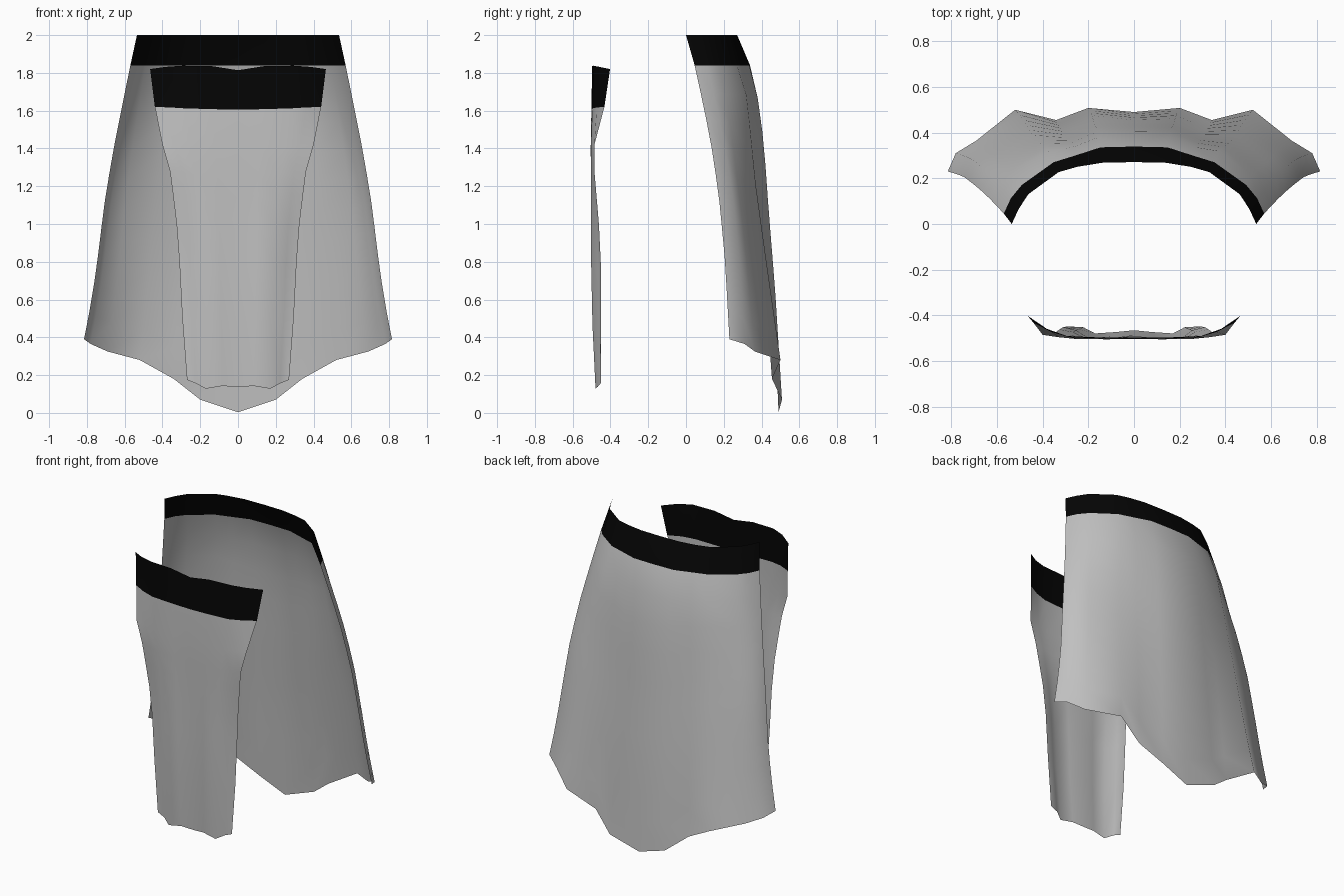
import bpy, math

cube = bpy.data.objects.get("Cube")
if cube:
    bpy.data.objects.remove(cube, do_unlink=True)


def material(name, value):
    m = bpy.data.materials.new(name)
    m.use_nodes = True
    color = (value, value, value, 1)
    m.diffuse_color = color
    m.node_tree.nodes["Principled BSDF"].inputs["Base Color"].default_value = color
    return m


cloth = material("grey cloth", 0.54)
black = material("black waistband", 0.0015)


def mix(a, b, t):
    return a + (b - a) * t


def curve(keys, t):
    """Piecewise linear lookup in (position, value) pairs."""
    for (t0, v0), (t1, v1) in zip(keys, keys[1:]):
        if t <= t1:
            return mix(v0, v1, (t - t0) / (t1 - t0))
    return keys[-1][1]


def panel(name, rows, outward):
    """Skin half rows (outer edge to centre), mirrored; the first strip is the band."""
    full = [row + [(-x, y, z) for x, y, z in reversed(row[:-1])] for row in rows]
    n = len(full[0])
    faces = []
    for r in range(len(full) - 1):
        for c in range(n - 1):
            a = r * n + c
            quad = (a, a + 1, a + n + 1, a + n)
            faces.append(quad if outward > 0 else quad[::-1])
    mesh = bpy.data.meshes.new(name)
    mesh.from_pydata([p for row in full for p in row], [], faces)
    mesh.materials.append(cloth)
    mesh.materials.append(black)
    for p in mesh.polygons:
        p.material_index = 1 if p.index < n - 1 else 0
        p.use_smooth = True
    obj = bpy.data.objects.new(name, mesh)
    bpy.context.collection.objects.link(obj)


# Back panel: waist arc flaring down to a scalloped, pointed hem
waist = [(.535, 0), (.505, .065), (.463, .13), (.33, .227), (.25, .25), (.14, .268), (0, .271)]
hem = [(.815, .23, .39), (.78, .31, .365), (.69, .365, .325), (.52, .5, .28),
       (.34, .455, .18), (.2, .508, .07), (0, .49, .003)]
flare_x = [(0, 0), (.1, .125), (.25, .3), (.4, .47), (.56, .62), (.745, .75), (.87, .855), (1, 1)]
side_y = [(0, 0), (.1, .2), (.25, .43), (.4, .63), (.56, .78), (.745, .9), (1, 1)]
fold_y = [(0, 0), (.1, .17), (.19, .35), (.46, .52), (.7, .73), (1, 1)]
back_y = [(0, 0), (.08, .31), (.17, .5), (.3, .65), (.5, .76), (.7, .88), (1, 1)]
blend = [0, 0, .5, 1, 1.5, 1.8, 2]     # side, fold and back profiles by column


def depth(t, w):
    if w <= 1:
        return mix(curve(side_y, t), curve(fold_y, t), w)
    return mix(curve(fold_y, t), curve(back_y, t), w - 1)


back_rows = [[(x, y, 2) for x, y in waist]]
steps = 10
for i in range(steps + 1):
    row = []
    for (x0, y0), (x1, y1, z1), w in zip(waist, hem, blend):
        z = mix(1.84, z1, i / steps)
        t = (2 - z) / (2 - z1)
        row.append((mix(x0, x1, curve(flare_x, t)), mix(y0, y1, depth(t, w)), z))
    back_rows.append(row)
panel("back_panel", back_rows, 1)

# Front panel: narrow apron, wrapped at the waist and lightly folded below
top_z = [1.82, 1.832, 1.838, 1.836, 1.814]
band_z = [1.62, 1.617, 1.612, 1.608, 1.605]
hem_z = [.175, .155, .128, .143, .136]
spread = [1, .82, .63, .3, 0]
wrap = [1, .4, .07, 0, 0]
fold = [.048, .045, .018, .024, .032]
late = [0, .2, 1, .8, .5]              # how late each column folds inward
edge_x = [(0, .465), (.122, .44), (.244, .4), (.329, .36), (.4, .345),
          (.5, .325), (.622, .31), (.8, .295), (1, .27)]
edge_y = [(0, .095), (.122, .065), (.244, .012), (.33, 0), (1, 0)]
early_fold = [(0, 0), (.244, 0), (.38, .4), (.5, .75), (.65, 1), (1, 1)]
late_fold = [(0, 0), (.25, -.4), (.6, -.3), (.8, .1), (1, 1)]


def front_row(heights, t):
    row = []
    for s, w, f, l, z in zip(spread, wrap, fold, late, heights):
        inward = f * mix(curve(early_fold, t), curve(late_fold, t), l)
        row.append((curve(edge_x, t) * s, -.497 + curve(edge_y, t) * w + inward, z))
    return row


front_rows = [front_row(top_z, 0)]
for t in (.122, .244, .329, .4, .5, .622, .8, 1):
    k = (t - .122) / (1 - .122)
    front_rows.append(front_row([mix(a, b, k) for a, b in zip(band_z, hem_z)], t))
panel("front_panel", front_rows, -1)
